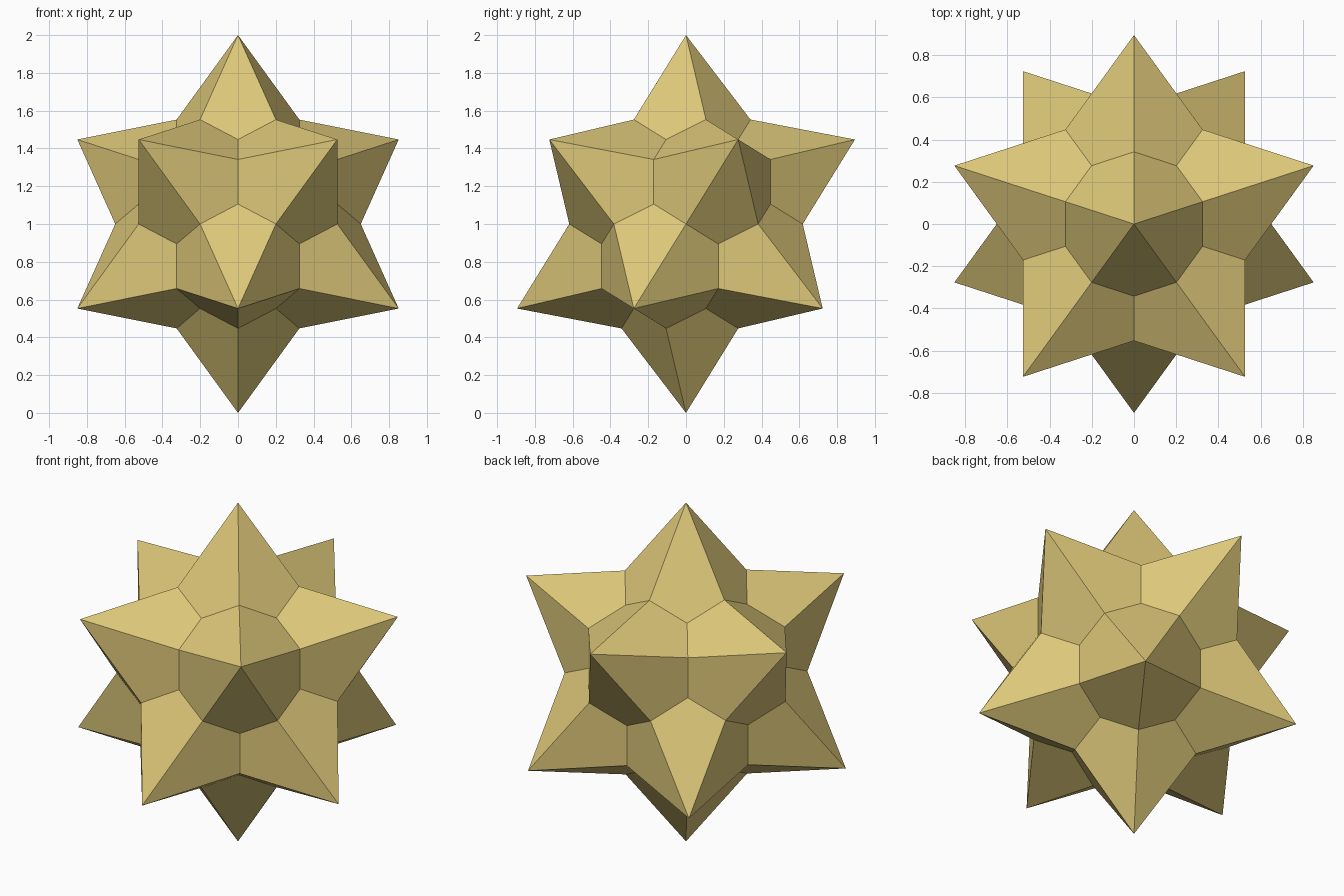
import bpy
import bmesh
import math
from mathutils import Matrix, Vector

cube = bpy.data.objects.get("Cube")
if cube:
    bpy.data.objects.remove(cube, do_unlink=True)

# Distances from the centre, with spike tips at 1
EDGE_RADIUS = 0.6498    # notch between two neighbouring spikes
VALLEY_RADIUS = 0.5628  # pit between three neighbouring spikes
CENTRE = Vector((0, 0, 1))

# Single matte gold colour
gold = bpy.data.materials.new("pale gold")
gold.use_nodes = True
colour = (0.72, 0.57, 0.19, 1)
gold.diffuse_color = colour
shader = next(n for n in gold.node_tree.nodes if n.type == "BSDF_PRINCIPLED")
shader.inputs["Base Color"].default_value = colour
shader.inputs["Roughness"].default_value = 0.7

# Guide icosahedron: one tip up, one lower tip facing the front
guide = bmesh.new()
bmesh.ops.create_icosphere(guide, subdivisions=1, radius=1,
                           matrix=Matrix.Rotation(math.pi / 2, 4, "Z"))

# Star: tips on guide corners, notches on edges, pits on faces
star = bmesh.new()


def add_point(direction, radius):
    return star.verts.new(direction.normalized() * radius + CENTRE)


tips = {v: add_point(v.co, 1) for v in guide.verts}
notches = {e: add_point(e.verts[0].co + e.verts[1].co, EDGE_RADIUS)
           for e in guide.edges}
pits = {f: add_point(f.calc_center_median(), VALLEY_RADIUS)
        for f in guide.faces}

# One kite-shaped face for each corner of each guide triangle
for face in guide.faces:
    for loop in face.loops:
        star.faces.new((tips[loop.vert], notches[loop.edge], pits[face],
                        notches[loop.link_loop_prev.edge]))
bmesh.ops.recalc_face_normals(star, faces=star.faces)

mesh = bpy.data.meshes.new("twelve_pointed_star")
star.to_mesh(mesh)
star.free()
guide.free()
mesh.materials.append(gold)
bpy.context.collection.objects.link(
    bpy.data.objects.new("twelve_pointed_star", mesh))
